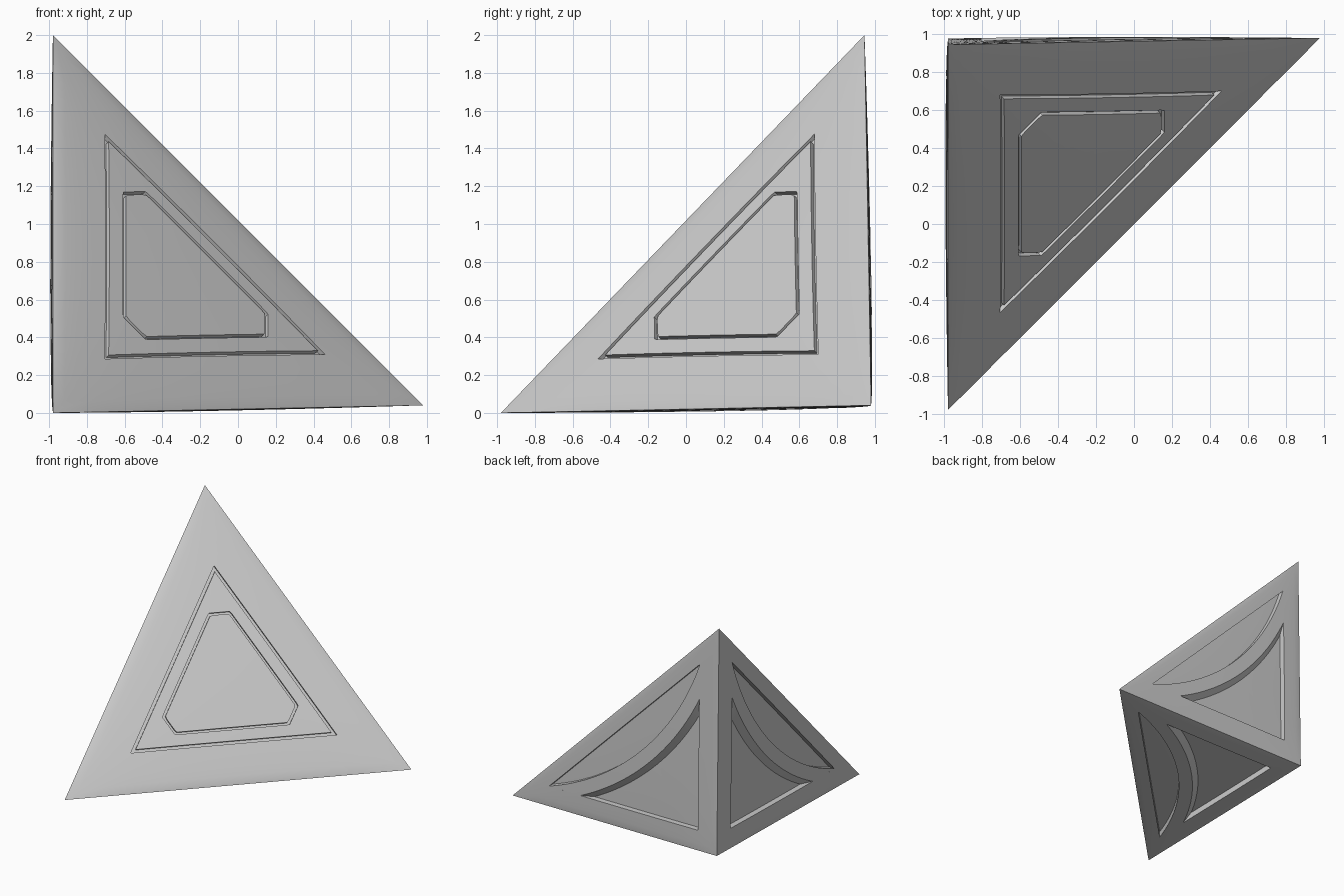
import bpy, bmesh, math
from mathutils import Vector

if "Cube" in bpy.data.objects:
    bpy.data.objects.remove(bpy.data.objects["Cube"])

# Corner points of the tetrahedral block (slightly tipped about x)
A = Vector((-0.98, 0.945, 2.0))
B = Vector((0.98, 0.98, 0.04))
C = Vector((-0.98, -0.98, 0.0))
D = Vector((-0.98, 0.977, 0.037))
MID = (A + B + C + D) / 4
TAU = 2 * math.pi

grey = bpy.data.materials.new("plain grey")
grey.diffuse_color = (0.6, 0.6, 0.6, 1)
grey.use_nodes = True
grey.node_tree.nodes["Principled BSDF"].inputs["Base Color"].default_value = grey.diffuse_color


class Face:
    """A gently domed triangular side addressed by corner weights."""
    def __init__(self, p, q, r, dome):
        n = (q - p).cross(r - p).normalized()
        if n.dot(p - MID) < 0:
            q, r, n = r, q, -n
        self.v, self.n, self.dome = (p, q, r), n, dome

    def point(self, w, depth):
        bulge = self.dome * math.sqrt(max(0.0, 27 * w[0] * w[1] * w[2]))
        base = self.v[0] * w[0] + self.v[1] * w[1] + self.v[2] * w[2]
        return base + self.n * (bulge - depth)


def ray(t):
    return [math.cos(t - TAU * i / 3) for i in range(3)]


def ring_weights(t, lo, hi):
    # where a ray from the centre meets the outline lo <= weight <= hi
    d = ray(t)
    r = min((1 / 3 - lo) / -k if k < 0 else (hi - 1 / 3) / k
            for k in d if abs(k) > 1e-9)
    return [1 / 3 + r * k for k in d]


# Ray angles: even steps plus the clipped corners of the inner outline
LO, HI = 0.186, 0.570
angles = [TAU * i / 72 for i in range(72)]
for i in range(3):
    for j in range(3):
        if i != j:
            w = [1 - LO - HI] * 3
            w[i], w[j] = HI, LO
            x = sum(w[k] * math.cos(TAU * k / 3) for k in range(3))
            y = sum(w[k] * math.sin(TAU * k / 3) for k in range(3))
            angles.append(math.atan2(y, x) % TAU)
angles.sort()


def add_side(bm, face, rings):
    loops = [[bm.verts.new(face.point(ring_weights(t, lo, hi), dep)) for t in angles]
             for lo, hi, dep in rings]
    n = len(angles)
    for a, b in zip(loops, loops[1:]):
        for j in range(n):
            k = (j + 1) % n
            bm.faces.new((a[j], a[k], b[k], b[j]))
    hub = bm.verts.new(face.point([1 / 3] * 3, rings[-1][2]))
    for j in range(n):
        bm.faces.new((loops[-1][j], loops[-1][(j + 1) % n], hub))


def finish(bm, name):
    me = bpy.data.meshes.new(name)
    bm.to_mesh(me)
    bm.free()
    me.materials.append(grey)
    ob = bpy.data.objects.new(name, me)
    bpy.context.collection.objects.link(ob)
    bpy.ops.object.select_all(action='DESELECT')
    ob.select_set(True)
    bpy.context.view_layer.objects.active = ob
    bpy.ops.object.shade_smooth_by_angle(angle=math.radians(30))


G = 0.025       # groove depth
P = 0.05        # panel depth
EDGE = 0.09     # frame width of the recessed panels
rim = [(m, 1, 0) for m in (0, 0.01, 0.03, 0.06)]

# Large side: triangular groove, then a clipped-corner groove
front_rings = rim + [(0.1, 1, 0),
                     (0.135, 1, 0), (0.135, 1, G), (0.145, 1, G), (0.145, 1, 0),
                     (0.165, 1, 0),
                     (0.182, 0.574, 0), (0.182, 0.574, G),
                     (0.190, 0.566, G), (0.190, 0.566, 0),
                     (0.24, 0.46, 0), (0.29, 0.39, 0)]
# Three smaller sides: frame with a recessed triangular panel
panel_rings = rim + [(EDGE, 1, 0), (EDGE, 1, P), (0.15, 1, P),
                     (0.21, 1, P), (0.28, 1, P)]

back, left, under = (Face(D, p, q, 0.014) for p, q in ((A, B), (C, A), (B, C)))
bm = bmesh.new()
add_side(bm, Face(A, B, C, 0.03), front_rings)
for f in (back, left, under):
    add_side(bm, f, panel_rings)
bmesh.ops.remove_doubles(bm, verts=bm.verts, dist=0.0005)
finish(bm, "block_body")


# Curved raised band across each recessed panel
def add_band(face, name, steps=32):
    c = 1.183
    r1 = math.hypot(c - EDGE, c - (1 - 2 * EDGE))
    # (radius, depth) across the band: upper wall, top, sloping lower wall
    section = [(r1, P + 0.005), (r1, 0), (1.18, 0), (1.209, 0), (1.235, P + 0.005)]
    bm = bmesh.new()
    rows = []
    for r, dep in section:
        hi = math.asin((c - EDGE) / r)
        lo = math.pi / 2 - hi
        row = []
        for i in range(steps + 1):
            t = lo + (hi - lo) * i / steps
            u, v = c - r * math.cos(t), c - r * math.sin(t)
            row.append(bm.verts.new(face.point((1 - u - v, u, v), dep)))
        rows.append(row)
    for a, b in zip(rows, rows[1:]):
        for i in range(steps):
            bm.faces.new((a[i], a[i + 1], b[i + 1], b[i]))
    bmesh.ops.remove_doubles(bm, verts=bm.verts, dist=0.0001)
    bm.normal_update()
    if sum((f.normal * f.calc_area()).dot(face.n) for f in bm.faces) < 0:
        bmesh.ops.reverse_faces(bm, faces=bm.faces[:])
    finish(bm, name)


for f, name in ((back, "back_band"), (left, "left_band"), (under, "under_band")):
    add_band(f, name)
